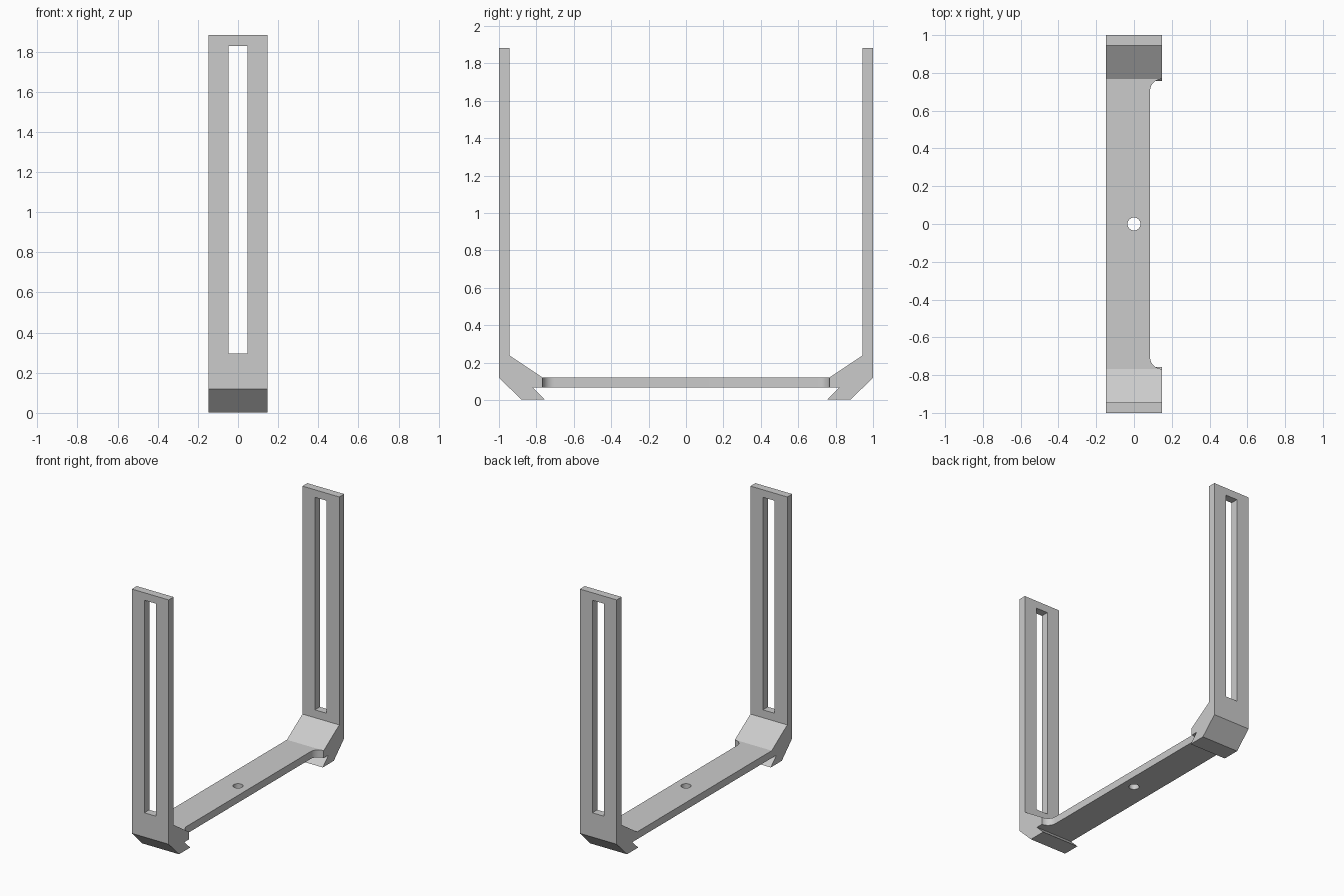
import bpy
import bmesh
import math

cube = bpy.data.objects.get("Cube")
if cube:
    bpy.data.objects.remove(cube, do_unlink=True)

HALF_WIDTH = 0.147

grey = bpy.data.materials.new("light grey")
grey.use_nodes = True
grey.diffuse_color = (0.6, 0.6, 0.6, 1)
grey.node_tree.nodes["Principled BSDF"].inputs["Base Color"].default_value = (0.6, 0.6, 0.6, 1)


def prism(name, outline, direction):
    """Extrude a closed 3D outline along a direction."""
    bm = bmesh.new()
    face = bm.faces.new([bm.verts.new(p) for p in outline])
    out = bmesh.ops.extrude_face_region(bm, geom=[face])
    moved = [v for v in out["geom"] if isinstance(v, bmesh.types.BMVert)]
    bmesh.ops.translate(bm, verts=moved, vec=direction)
    bmesh.ops.recalc_face_normals(bm, faces=bm.faces)
    mesh = bpy.data.meshes.new(name)
    bm.to_mesh(mesh)
    bm.free()
    mesh.materials.append(grey)
    obj = bpy.data.objects.new(name, mesh)
    bpy.context.collection.objects.link(obj)
    return obj


def cut(target, cutter):
    mod = target.modifiers.new(cutter.name, "BOOLEAN")
    mod.operation = "DIFFERENCE"
    mod.solver = "EXACT"
    mod.object = cutter
    bpy.context.view_layer.objects.active = target
    bpy.ops.object.modifier_apply(modifier=mod.name)
    bpy.data.objects.remove(cutter, do_unlink=True)


# Bracket side profile: half outline from inner bar top to underside, mirrored
half = [(0.767, 0.12), (0.944, 0.238), (0.944, 1.882), (1.0, 1.882),
        (1.0, 0.12), (0.882, 0.003), (0.756, 0.003), (0.82, 0.067)]
profile = half + [(-y, z) for y, z in reversed(half)]
bracket = prism("bracket", [(-HALF_WIDTH, y, z) for y, z in profile],
                (2 * HALF_WIDTH, 0, 0))

# Long slots through both uprights
slot = [(-0.047, 0.295), (0.047, 0.295), (0.047, 1.828), (-0.047, 1.828)]
cut(bracket, prism("slot_cutter", [(x, -1.1, z) for x, z in slot], (0, 2.2, 0)))

# Side relief with rounded inner corners
radius, end = 0.062, 0.767
corner = []
for i in range(13):
    a = math.pi / 2 * (1 + i / 12)
    corner.append((HALF_WIDTH + radius * math.cos(a),
                   end - radius + radius * math.sin(a)))
relief = [(0.3, end)] + corner
relief += [(x, -y) for x, y in reversed(relief)]
cut(bracket, prism("relief_cutter", [(x, y, 0.04) for x, y in relief], (0, 0, 0.3)))

# Centre mounting hole
ring = [(0.034 * math.cos(math.tau * i / 32), 0.034 * math.sin(math.tau * i / 32), -0.1)
        for i in range(32)]
cut(bracket, prism("hole_cutter", ring, (0, 0, 0.5)))

# Smooth round walls, keep hard edges
bpy.ops.object.select_all(action="DESELECT")
bracket.select_set(True)
bpy.context.view_layer.objects.active = bracket
bpy.ops.object.shade_smooth_by_angle(angle=math.radians(30))
